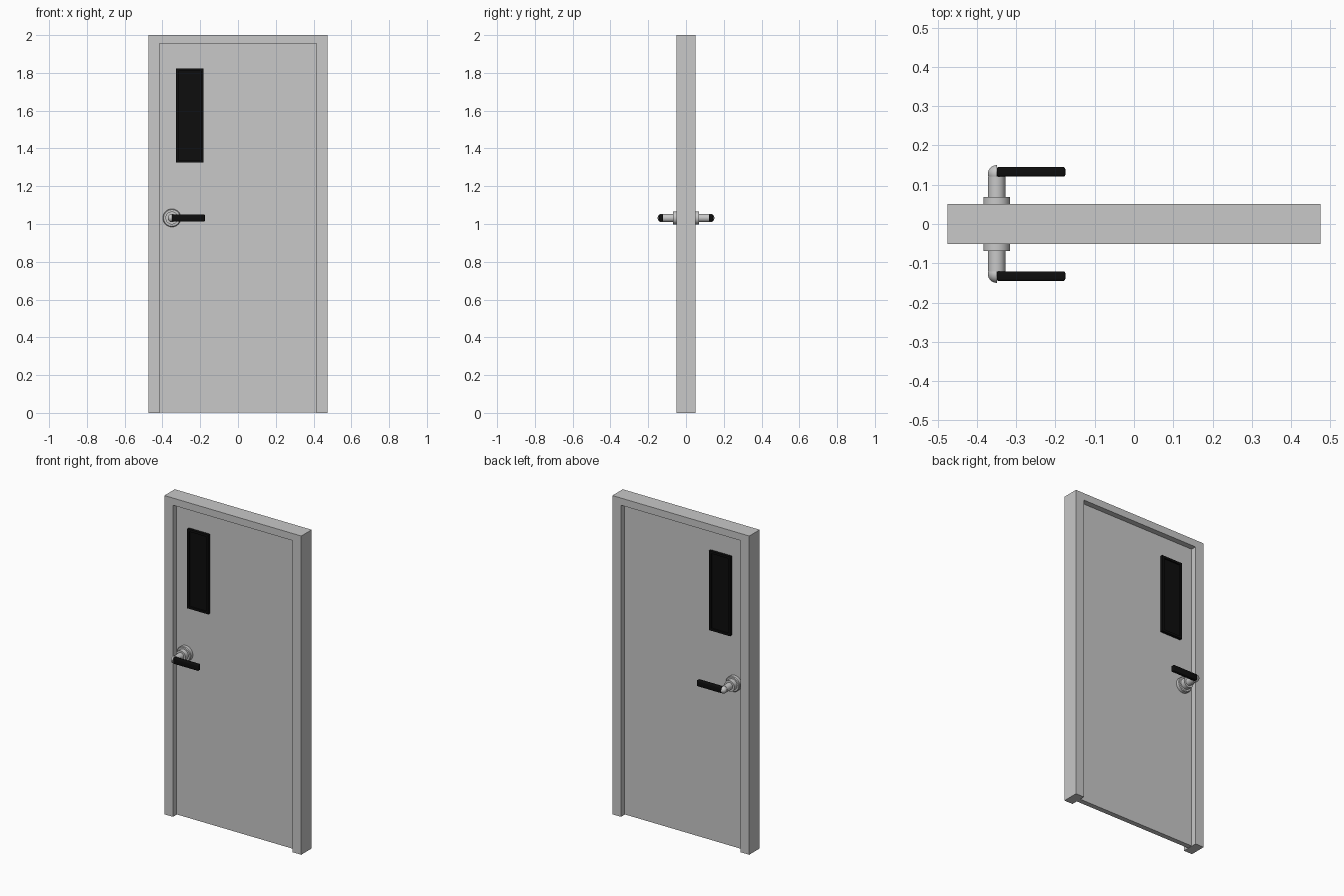
import bpy, bmesh, math
from mathutils import Matrix, Vector

if "Cube" in bpy.data.objects:
    bpy.data.objects.remove(bpy.data.objects["Cube"])


def material(name, rgb):
    m = bpy.data.materials.new(name)
    m.diffuse_color = (*rgb, 1.0)
    m.use_nodes = True
    m.node_tree.nodes["Principled BSDF"].inputs["Base Color"].default_value = m.diffuse_color
    return m


GREY = material("grey_metal", (0.58, 0.58, 0.58))
BLACK = material("black_trim", (0.004, 0.004, 0.004))


def finish(name, bm, mat, smooth=False):
    bmesh.ops.recalc_face_normals(bm, faces=bm.faces)
    me = bpy.data.meshes.new(name)
    bm.to_mesh(me)
    bm.free()
    ob = bpy.data.objects.new(name, me)
    bpy.context.collection.objects.link(ob)
    me.materials.append(mat)
    if smooth:
        bpy.ops.object.select_all(action='DESELECT')
        ob.select_set(True)
        bpy.context.view_layer.objects.active = ob
        bpy.ops.object.shade_smooth_by_angle(angle=math.radians(35))
    return ob


def box(name, lo, hi, mat, bevel=0.0):
    lo, hi = Vector(lo), Vector(hi)
    bm = bmesh.new()
    bmesh.ops.create_cube(bm, size=1, matrix=Matrix.Translation((lo + hi) / 2)
                          @ Matrix.Diagonal((*(hi - lo), 1)))
    if bevel:
        bmesh.ops.bevel(bm, geom=bm.edges[:], offset=bevel, segments=3,
                        profile=0.5, affect='EDGES')
    return finish(name, bm, mat, bevel > 0)


def prism(name, outline, y0, y1, mat):
    """Extrude an x-z outline along y."""
    bm = bmesh.new()
    f = bm.faces.new([bm.verts.new((x, y0, z)) for x, z in outline])
    r = bmesh.ops.extrude_face_region(bm, geom=[f])
    vs = [v for v in r["geom"] if isinstance(v, bmesh.types.BMVert)]
    bmesh.ops.translate(bm, verts=vs, vec=(0, y1 - y0, 0))
    return finish(name, bm, mat)


W, IN, TOP, HEAD = 0.475, 0.415, 2.0, 1.955
D, SLAB = 0.0515, 0.016

# Door frame (jambs and head in one piece)
prism("door_frame", [(-W, 0), (-IN, 0), (-IN, HEAD), (IN, HEAD), (IN, 0),
                     (W, 0), (W, TOP), (-W, TOP)], -D, D, GREY)

# Door leaf
box("door_leaf", (-IN, -SLAB, 0.002), (IN, SLAB, HEAD), GREY)

# Window: raised rim with a pane slightly sunk on both sides
x0, x1, z0, z1, rim = -0.329, -0.183, 1.325, 1.823, 0.014
for n, a, b in (("left", (x0, z0), (x0 + rim, z1)),
                ("right", (x1 - rim, z0), (x1, z1)),
                ("bottom", (x0 + rim, z0), (x1 - rim, z0 + rim)),
                ("top", (x0 + rim, z1 - rim), (x1 - rim, z1))):
    box("window_rim_" + n, (a[0], -0.034, a[1]), (b[0], 0.034, b[1]), BLACK)
box("window_pane", (x0 + rim, -0.026, z0 + rim), (x1 - rim, 0.026, z1 - rim), BLACK)

# Handles, one on each face
HX, HZ, R = -0.35, 1.032, 0.022
SEG = 32
for side, s in (("front", -1), ("back", 1)):
    # Rose plate, collar and neck turned as one profile (radius, distance)
    bm = bmesh.new()
    prof = [(0, SLAB), (0.048, SLAB), (0.048, 0.036), (0.044, 0.040),
            (0.034, 0.040), (0.034, 0.069), (R, 0.069), (R, 0.121), (0, 0.121)]
    vs = [bm.verts.new((HX + r, s * y, HZ)) for r, y in prof]
    es = [bm.edges.new(p) for p in zip(vs, vs[1:])]
    bmesh.ops.spin(bm, geom=vs + es, cent=(HX, 0, HZ), axis=(0, 1, 0),
                   angle=math.tau, steps=SEG, use_duplicate=False)
    bmesh.ops.remove_doubles(bm, verts=bm.verts[:], dist=1e-5)
    finish("handle_neck_" + side, bm, GREY, True)

    # Rounded elbow, cut off where the lever begins
    bm = bmesh.new()
    bmesh.ops.create_uvsphere(bm, u_segments=SEG, v_segments=16, radius=R,
                              matrix=Matrix.Translation((HX, s * 0.128, HZ)))
    r = bmesh.ops.bisect_plane(bm, geom=bm.verts[:] + bm.edges[:] + bm.faces[:],
                               plane_co=(HX + 0.001, 0, 0), plane_no=(1, 0, 0),
                               clear_outer=True)
    bmesh.ops.holes_fill(bm, edges=[e for e in bm.edges if e.is_boundary])
    finish("handle_elbow_" + side, bm, GREY, True)

    # Lever grip
    ya, yb = sorted((s * 0.121, s * 0.145))
    box("handle_lever_" + side, (HX, ya, HZ - 0.019), (-0.175, yb, HZ + 0.019),
        BLACK, 0.005)
